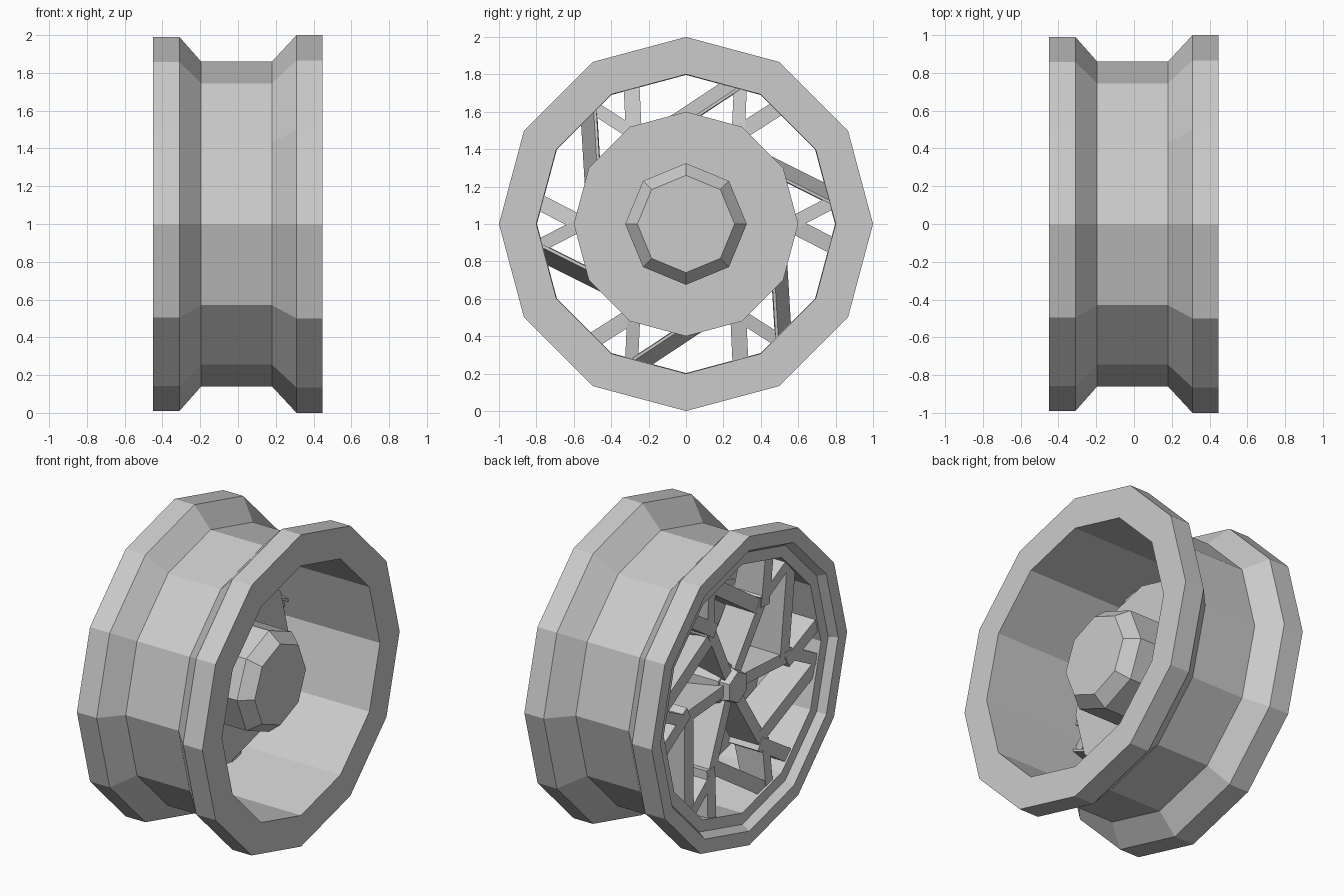
import bpy, bmesh
from math import sin, cos, pi, radians
from mathutils import Vector

if "Cube" in bpy.data.objects:
    bpy.data.objects.remove(bpy.data.objects["Cube"])


def make_object(name, verts, faces):
    me = bpy.data.meshes.new(name)
    me.from_pydata(verts, [], faces)
    bm = bmesh.new()
    bm.from_mesh(me)
    bmesh.ops.recalc_face_normals(bm, faces=bm.faces)
    bm.to_mesh(me)
    bm.free()
    ob = bpy.data.objects.new(name, me)
    bpy.context.collection.objects.link(ob)
    ob.location.z = 1
    return ob


def lathe(name, profile, sides, closed=False):
    """Turn an (x, radius) profile around the axle; open profiles get capped."""
    n = len(profile)
    verts, faces = [], []
    for i in range(sides):
        a = pi / 2 + 2 * pi * i / sides
        verts += [(x, r * cos(a), r * sin(a)) for x, r in profile]
    for i in range(sides):
        j = (i + 1) % sides
        for k in range(n if closed else n - 1):
            m = (k + 1) % n
            faces.append((i * n + k, i * n + m, j * n + m, j * n + k))
    if not closed:
        faces += [[i * n for i in range(sides)],
                  [i * n + n - 1 for i in range(sides)]]
    return make_object(name, verts, faces)


def bar(p, q, width, front, back, back_width=None, shift=0.0):
    """Bar from p to q in the wheel plane; front/back are x depths at (p, q)."""
    p, q = Vector(p), Vector(q)
    d = (q - p).normalized()
    nrm = Vector((-d.y, d.x))
    verts = []
    for (xp, xq), w, s in ((front, width, 0), (back, back_width or width, shift)):
        for pt, x, side in ((p, xp, -1), (q, xq, -1), (q, xq, 1), (p, xp, 1)):
            c = pt + nrm * (side * w / 2 + s)
            verts.append((x, c.x, c.y))
    faces = [(0, 1, 2, 3), (7, 6, 5, 4), (0, 4, 5, 1),
             (1, 5, 6, 2), (2, 6, 7, 3), (3, 7, 4, 0)]
    return verts, faces


# Rim: twelve-sided closed ring with a dropped centre and stepped outer lip
lathe("rim", [(-.45, .99), (-.31, .99), (-.195, .86), (.18, .86),
              (.31, 1.0), (.447, 1.0), (.447, .80), (-.40, .797),
              (-.40, .87), (-.45, .90)], 12, closed=True)

# Disc behind the spokes
lathe("disc", [(-.13, .60), (-.06, .60)], 12)

# Inner hub with chamfered end
lathe("inner_hub", [(-.08, .325), (.22, .325), (.30, .26)], 8)

# Outer hub core and its cap
lathe("hub_core", [(-.31, .13), (-.12, .22)], 6)
lathe("hub_cap", [(-.37, .10), (-.30, .12)], 6)

# Six forked spokes, each with a swept brace towards the next one
for i in range(6):
    a = radians(60 * i)

    def rot(x, y):
        return (x * cos(a) - y * sin(a), x * sin(a) + y * cos(a))

    parts = [
        bar(rot(.06, 0), rot(.57, 0), .075, (-.33, -.37), (-.12, -.16)),
        bar(rot(.50, .03), rot(.80, -.125), .085, (-.37, -.39), (-.16, -.22)),
        bar(rot(.52, -.02), rot(.80, .125), .07, (-.37, -.39), (-.16, -.22)),
        bar(rot(.79, .145), rot(.24, .42), .09, (-.385, -.36), (-.18, -.12),
            .015, .034),
    ]
    verts, faces = [], []
    for v, f in parts:
        o = len(verts)
        verts += v
        faces += [[k + o for k in t] for t in f]
    make_object("spoke_%d" % (i + 1), verts, faces)
